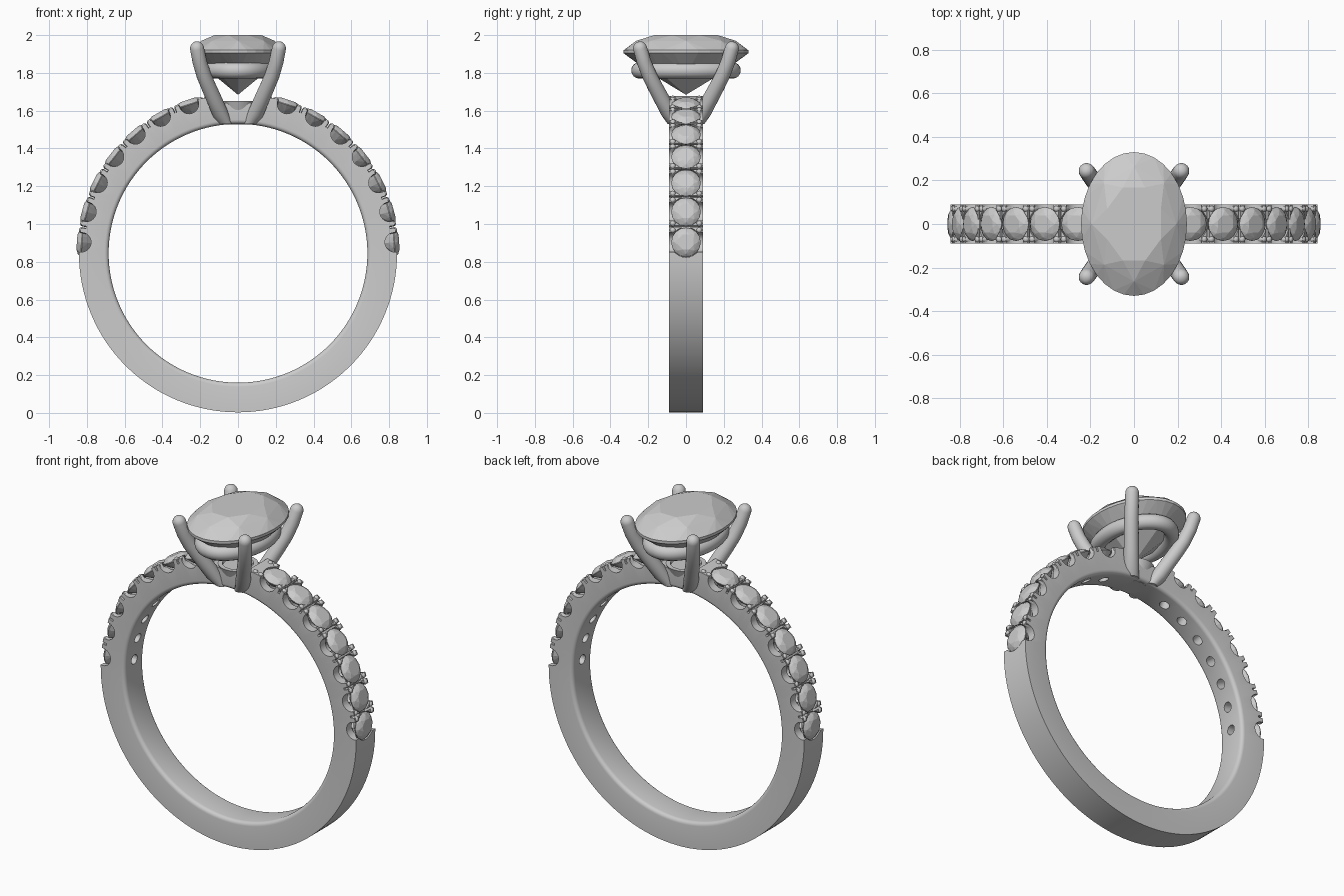
import bpy, bmesh
from math import sin, cos, pi, radians
from mathutils import Matrix, Vector

if "Cube" in bpy.data.objects:
    bpy.data.objects.remove(bpy.data.objects["Cube"])

CZ, R_OUT, R_IN, HALF_W = 0.845, 0.842, 0.685, 0.09
STEP, FIRST, COUNT = 11.3, 4.0, 7


def finish(name, bm, smooth=True):
    bmesh.ops.recalc_face_normals(bm, faces=bm.faces)
    me = bpy.data.meshes.new(name)
    bm.to_mesh(me)
    bm.free()
    ob = bpy.data.objects.new(name, me)
    bpy.context.collection.objects.link(ob)
    if smooth:
        shade(ob)
    return ob


def shade(ob):
    bpy.ops.object.select_all(action='DESELECT')
    ob.select_set(True)
    bpy.context.view_layer.objects.active = ob
    bpy.ops.object.shade_smooth_by_angle(angle=radians(35))


def loft(bm, rings, loop=False):
    """Skin closed rings of points; cap the ends, or join last to first."""
    vs = [[bm.verts.new(p) for p in r] for r in rings]
    n = len(vs[0])
    pairs = list(zip(vs, vs[1:])) + ([(vs[-1], vs[0])] if loop else [])
    for a, b in pairs:
        for i in range(n):
            j = (i + 1) % n
            bm.faces.new((a[i], a[j], b[j], b[i]))
    if not loop:
        bm.faces.new(vs[0][::-1])
        bm.faces.new(vs[-1])


def oval(rx, ry, z, n, off=0.0):
    return [Vector((rx * cos(2 * pi * (i + off) / n), ry * sin(2 * pi * (i + off) / n), z))
            for i in range(n)]


def lathe(bm, profile, n, m):
    loft(bm, [[m @ p for p in oval(r, r, z, n)] for r, z in profile])


def radial(angle):
    """Frame on the ring axis: local z points outward at this angle."""
    return Matrix.Translation((0, 0, CZ)) @ Matrix.Rotation(radians(90 - angle), 4, 'Y')


def gem(bm, rx, ry, crown, girdle, depth, m, sides):
    """Brilliant cut as a convex hull, girdle centred on local z = 0."""
    g = girdle / 2
    pts = oval(rx * .55, ry * .55, g + crown, 8, .5)
    pts += oval(rx * .80, ry * .80, g + crown * .62, 8)
    pts += oval(rx, ry, g, sides) + oval(rx, ry, -g, sides)
    pts += oval(rx * .55, ry * .55, -g - depth * .5, 8) + [Vector((0, 0, -g - depth))]
    vs = [bm.verts.new(m @ p) for p in pts]
    bmesh.ops.convex_hull(bm, input=vs)


def cut(target, cutter):
    cutter.hide_render = True
    mod = target.modifiers.new("cut", 'BOOLEAN')
    mod.operation, mod.solver, mod.object = 'DIFFERENCE', 'EXACT', cutter
    bpy.context.view_layer.objects.active = target
    bpy.ops.object.modifier_apply(modifier=mod.name)
    bpy.data.objects.remove(cutter)


def box(bm, size, m):
    bmesh.ops.create_cube(bm, size=1, matrix=m @ Matrix.Diagonal((*size, 1)))


right = [FIRST + STEP * i for i in range(COUNT)]
angles = right + [180 - a for a in right]
mid = [a + STEP / 2 for a in right]
mids = mid + [180 - a for a in mid]

# Band: flat outside, softened inner edges
f = 0.022
arc = [(R_IN + f - f * cos(t), HALF_W - f + f * sin(t)) for t in (0, pi / 8, pi / 4, 3 * pi / 8, pi / 2)]
half = arc + [(R_OUT, HALF_W)]
profile = half + [(r, -y) for r, y in half[::-1]]
bm = bmesh.new()
N = 128
loft(bm, [[(r * cos(2 * pi * k / N), y, CZ + r * sin(2 * pi * k / N)) for r, y in profile]
          for k in range(N)], loop=True)
band = finish("band", bm, smooth=False)

# Stone seats with holes through to the finger side
bm = bmesh.new()
for a in angles:
    lathe(bm, [(.028, .64), (.028, .765), (.08, .822), (.08, .90)], 24, radial(a))
cut(band, finish("seat_cutter", bm, smooth=False))

# Scallops in the side walls, slots between beads, flat under the head
bm = bmesh.new()
for a in angles:
    m = radial(a) @ Matrix.Translation((0, 0, .832)) @ Matrix.Rotation(pi / 2, 4, 'X')
    lathe(bm, [(.052, -.15), (.052, .15)], 24, m)
for a in mids:
    if abs(a - 90) > 14:
        box(bm, (.012, .3, .06), radial(a) @ Matrix.Translation((0, 0, .845)))
box(bm, (.26, .3, .2), Matrix.Translation((0, 0, 1.74)))
cut(band, finish("scallop_cutter", bm, smooth=False))
shade(band)

# Beads holding the small stones
bm = bmesh.new()
for a in mids:
    for t in (-.018, .018):
        for y in (-.07, .07):
            if abs(a - 90) > 12:
                m = radial(a) @ Matrix.Translation((t, y, 0))
                lathe(bm, [(.016, .79), (.016, .838), (.012, .846), (.005, .85)], 10, m)
finish("accent_beads", bm)

# Small round stones
bm = bmesh.new()
for a in angles:
    gem(bm, .078, .078, .024, .004, .065, radial(a) @ Matrix.Translation((0, 0, .829)), 16)
finish("accent_stones", bm, smooth=False)

# Centre oval stone
bm = bmesh.new()
gem(bm, .243, .33, .08, .016, .22, Matrix.Translation((0, 0, 1.912)), 32)
finish("center_stone", bm, smooth=False)

# Oval rail under the centre stone
bm = bmesh.new()
loft(bm, [[((.162 + .042 * cos(u)) * cos(t), (.248 + .042 * cos(u)) * sin(t), 1.813 + .043 * sin(u))
           for u in [2 * pi * j / 16 for j in range(16)]]
          for t in [2 * pi * k / 64 for k in range(64)]], loop=True)
finish("gallery_rail", bm)

# Flared base cup between the prongs
bm = bmesh.new()
lathe(bm, [(.065, 1.528), (.085, 1.59), (.11, 1.65), (.085, 1.65), (.06, 1.60)], 32, Matrix())
finish("head_base", bm)

# Four claw prongs with domed tips
path = [Vector(p) for p in ((.07, .06, 1.53), (.098, .093, 1.595), (.128, .13, 1.665), (.157, .165, 1.73),
                            (.182, .195, 1.79), (.203, .223, 1.86), (.217, .243, 1.93))]
radii = [.042, .042, .041, .04, .039, .038, .037]
tip = (path[-1] - path[-2]).normalized()
for t in (.35, .7, 1.0, 1.3):
    path.append(path[6] + tip * .037 * sin(t))
    radii.append(.037 * cos(t))
for sx in (-1, 1):
    for sy in (-1, 1):
        bm = bmesh.new()
        rings = []
        for i, (p, r) in enumerate(zip(path, radii)):
            d = tip if i >= 6 else path[i + 1] - path[max(i - 1, 0)]
            q = d.to_track_quat('Z', 'Y')
            pts = [p + q @ v for v in oval(r, r, 0, 20)]
            if i == 0:  # flat foot
                pts = [Vector((v.x, v.y, 1.53)) for v in pts]
            rings.append([(v.x * sx, v.y * sy, v.z) for v in pts])
        loft(bm, rings)
        side = ("front" if sy < 0 else "back") + ("_left" if sx < 0 else "_right")
        finish(side + "_prong", bm)
